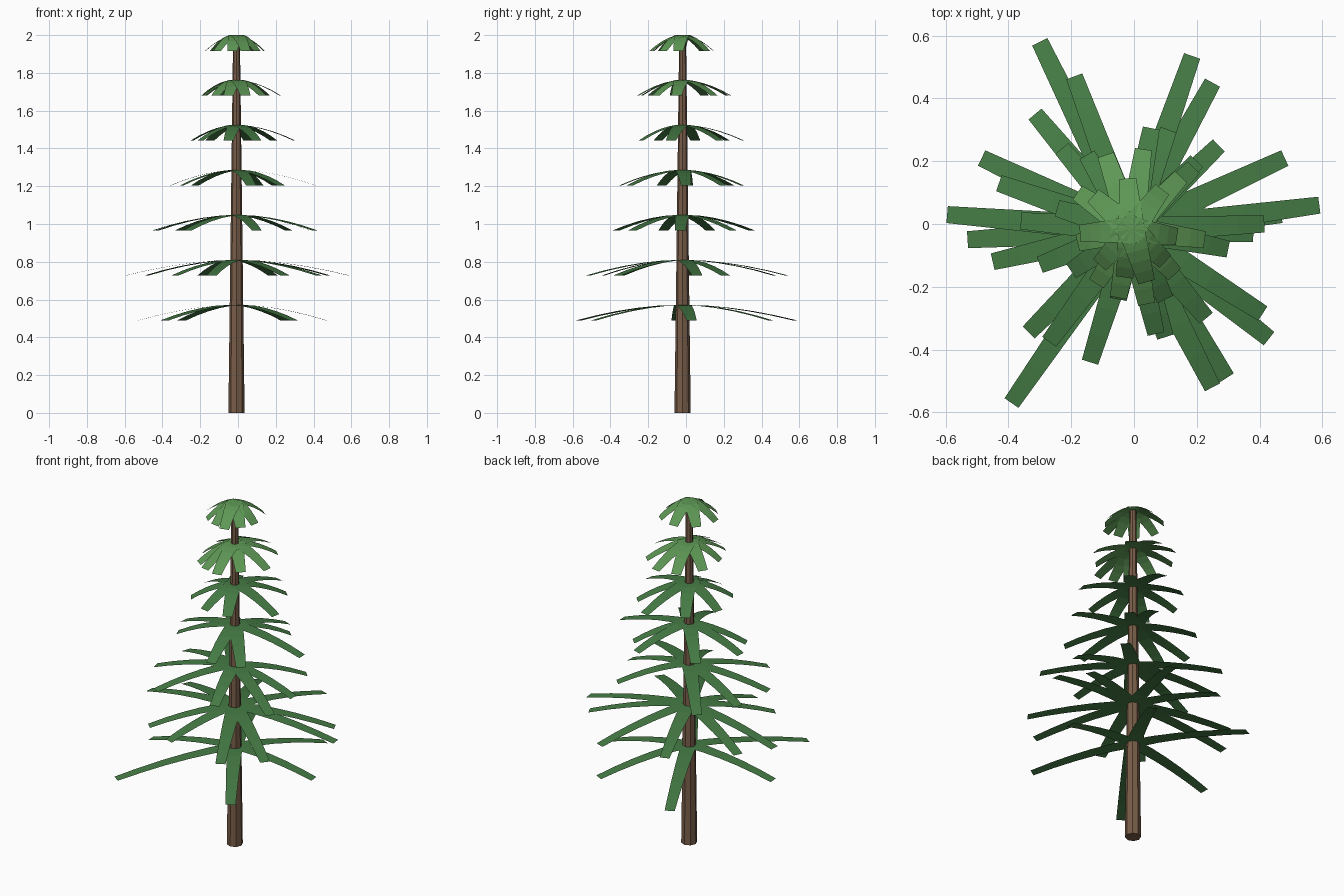
import bpy, bmesh, math
from mathutils import Vector

if "Cube" in bpy.data.objects:
    bpy.data.objects.remove(bpy.data.objects["Cube"])

CENTRE = Vector((-0.008, -0.018, 0))
BASE_WIDTH, TIP_WIDTH, DROP, STEPS = 0.085, 0.054, 0.083, 5


def material(name, rgb):
    m = bpy.data.materials.new(name)
    m.diffuse_color = (*rgb, 1)
    m.use_nodes = True
    m.node_tree.nodes["Principled BSDF"].inputs["Base Color"].default_value = m.diffuse_color
    return m


bark = material("bark", (0.19, 0.11, 0.065))
needles = material("needles", (0.06, 0.20, 0.06))
young_needles = material("young_needles", (0.11, 0.31, 0.09))

# Tapered low-poly trunk
bpy.ops.mesh.primitive_cone_add(vertices=8, radius1=0.043, radius2=0.018,
                                depth=1.995, location=CENTRE + Vector((0, 0, 0.9975)))
trunk = bpy.context.object
trunk.name = "trunk"
trunk.data.materials.append(bark)


def branch_tier(name, top, tips, mat):
    """Ring of flat tapering ribbons that arch from the trunk to the given tips."""
    bm = bmesh.new()
    for x, y in tips:
        reach = Vector((x, y, 0)) - CENTRE
        across = Vector((-reach.y, reach.x, 0)).normalized()
        previous = None
        for i in range(STEPS + 1):
            t = i / STEPS
            p = CENTRE + reach * t + Vector((0, 0, top - DROP * t ** 1.8))
            side = across * (BASE_WIDTH + (TIP_WIDTH - BASE_WIDTH) * t) / 2
            row = [bm.verts.new(p - side), bm.verts.new(p + side)]
            if previous:
                bm.faces.new((previous[0], row[0], row[1], previous[1]))
            previous = row
    mesh = bpy.data.meshes.new(name)
    bm.to_mesh(mesh)
    bm.free()
    mesh.materials.append(mat)
    bpy.context.collection.objects.link(bpy.data.objects.new(name, mesh))


# Branch tip positions, top tier first
tiers = [
    [(.137, -.04), (.09, .11), (-.02, .145), (-.13, .09), (-.172, -.03),
     (-.11, -.13), (-.03, -.17), (.04, -.185), (.1, -.12)],
    [(.225, -.05), (.15, .15), (.03, .238), (-.09, .22), (-.18, .1),
     (-.18, -.06), (-.12, -.19), (-.05, -.235), (.04, -.255), (.13, -.16)],
    [(.3, -.08), (.19, .18), (.055, .305), (-.15, .22), (-.245, .05),
     (-.2, -.15), (-.05, -.24), (.1, -.24)],
    [(.415, 0), (.2, .2), (.11, .3), (-.23, .24), (-.36, .01), (-.3, -.13),
     (.07, -.35), (.23, -.3)],
    [(.38, -.03), (.27, .25), (-.315, .35), (-.43, .13), (-.45, -.12),
     (-.27, -.375), (.1, -.36), (.41, -.285)],
    [(.59, .06), (.48, .21), (.185, .535), (-.19, .47), (-.485, .21),
     (-.595, .03), (-.335, -.345), (-.14, -.44), (.25, -.52), (.43, -.365)],
    [(.47, .03), (.25, .45), (-.3, .58), (-.53, -.05), (-.39, -.57), (.295, -.49)],
]
for n, tips in enumerate(tiers):
    branch_tier(f"branch_tier_{n + 1}", 2.0 - 0.238 * n, tips,
                young_needles if n < 2 else needles)
